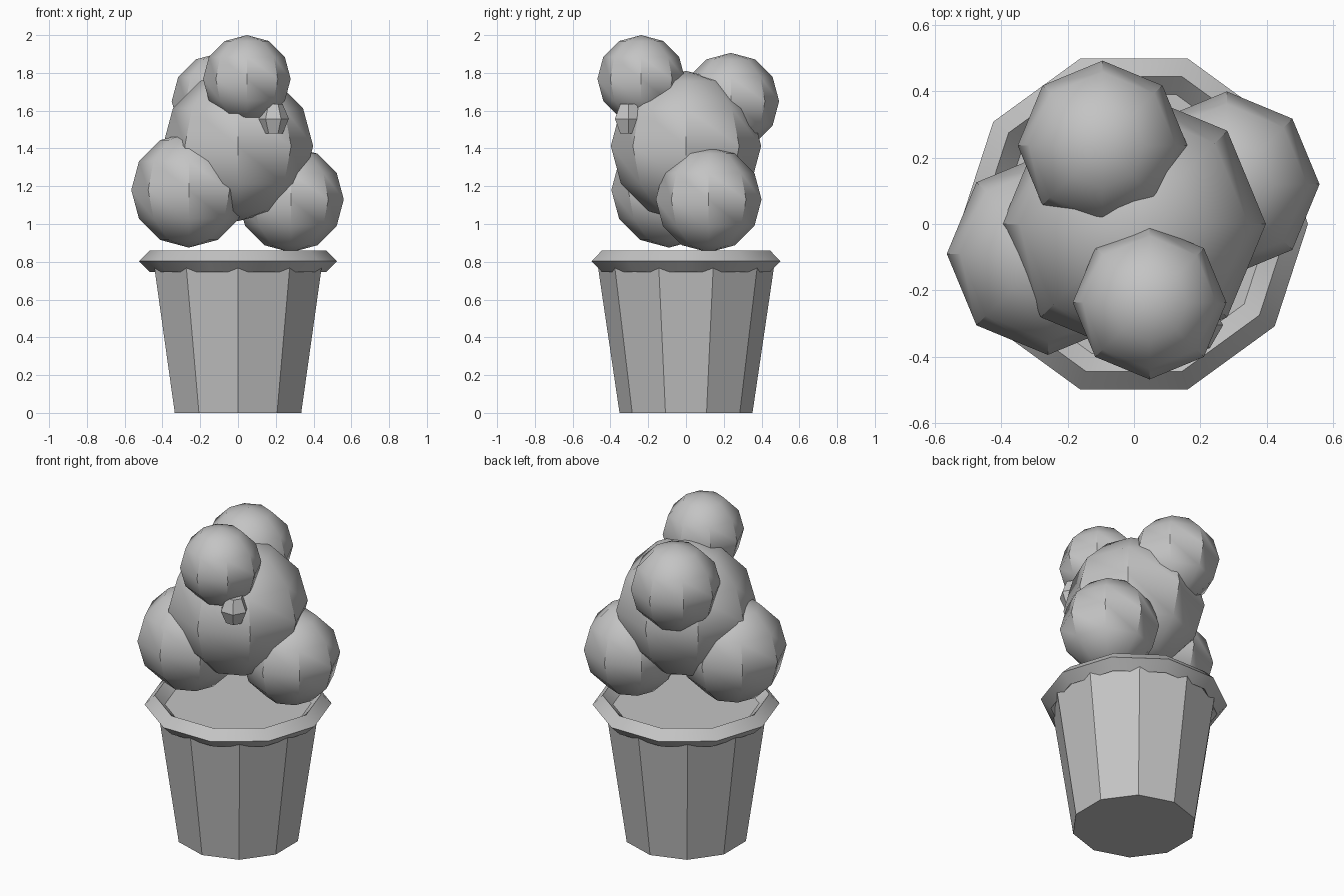
import bpy
import bmesh
from math import radians, cos, sin, tau

cube = bpy.data.objects.get("Cube")
if cube:
    bpy.data.objects.remove(cube, do_unlink=True)

# One plain grey for everything
GREY = (0.55, 0.55, 0.55, 1.0)
grey = bpy.data.materials.new("plain grey")
grey.use_nodes = True
grey.diffuse_color = GREY
grey.node_tree.nodes["Principled BSDF"].inputs["Base Color"].default_value = GREY


def finish(name):
    """Name the active part, colour it and smooth its shallow edges."""
    obj = bpy.context.object
    obj.name = name
    obj.data.materials.append(grey)
    bpy.ops.object.shade_smooth_by_angle(angle=radians(33))


def lathe(name, profile, sides, start, location=(0, 0, 0)):
    """Turn (radius, height) points into a closed, faceted solid."""
    bm = bmesh.new()
    rings = [[bm.verts.new((r * cos(start + tau * i / sides),
                            r * sin(start + tau * i / sides), z))
              for i in range(sides)] for r, z in profile]
    for low, high in zip(rings, rings[1:]):
        for i in range(sides):
            j = (i + 1) % sides
            bm.faces.new((low[i], low[j], high[j], high[i]))
    bm.faces.new(rings[0][::-1])
    bm.faces.new(rings[-1])
    mesh = bpy.data.meshes.new(name)
    bm.to_mesh(mesh)
    bm.free()
    obj = bpy.data.objects.new(name, mesh)
    obj.location = location
    bpy.context.collection.objects.link(obj)
    bpy.ops.object.select_all(action='DESELECT')
    obj.select_set(True)
    bpy.context.view_layer.objects.active = obj
    finish(name)


# Tapered pot with a corner at the front, soil level as its top cap
lathe("pot", [(0.352, 0), (0.47, 0.8)], 10, radians(90))

# Diamond-section rim
bpy.ops.mesh.primitive_torus_add(major_segments=10, minor_segments=4,
                                 major_radius=0.468, minor_radius=0.057,
                                 location=(0, 0, 0.803))
finish("pot_rim")

# Clumps of foliage
clumps = {
    "main_foliage": (0.398, (0, 0, 1.413)),
    "right_foliage": (0.305, (-0.26, -0.09, 1.18)),
    "left_foliage": (0.28, (0.28, 0.12, 1.13)),
    "back_foliage": (0.256, (-0.095, 0.237, 1.65)),
    "top_foliage": (0.232, (0.047, -0.237, 1.768)),
}
for name, (radius, centre) in clumps.items():
    bpy.ops.mesh.primitive_uv_sphere_add(segments=8, ring_count=6,
                                         radius=radius, location=centre)
    finish(name)

# Small faceted bud
lathe("bud", [(0.05, -0.077), (0.082, 0), (0.05, 0.077)], 6, 0,
      (0.187, -0.305, 1.557))
